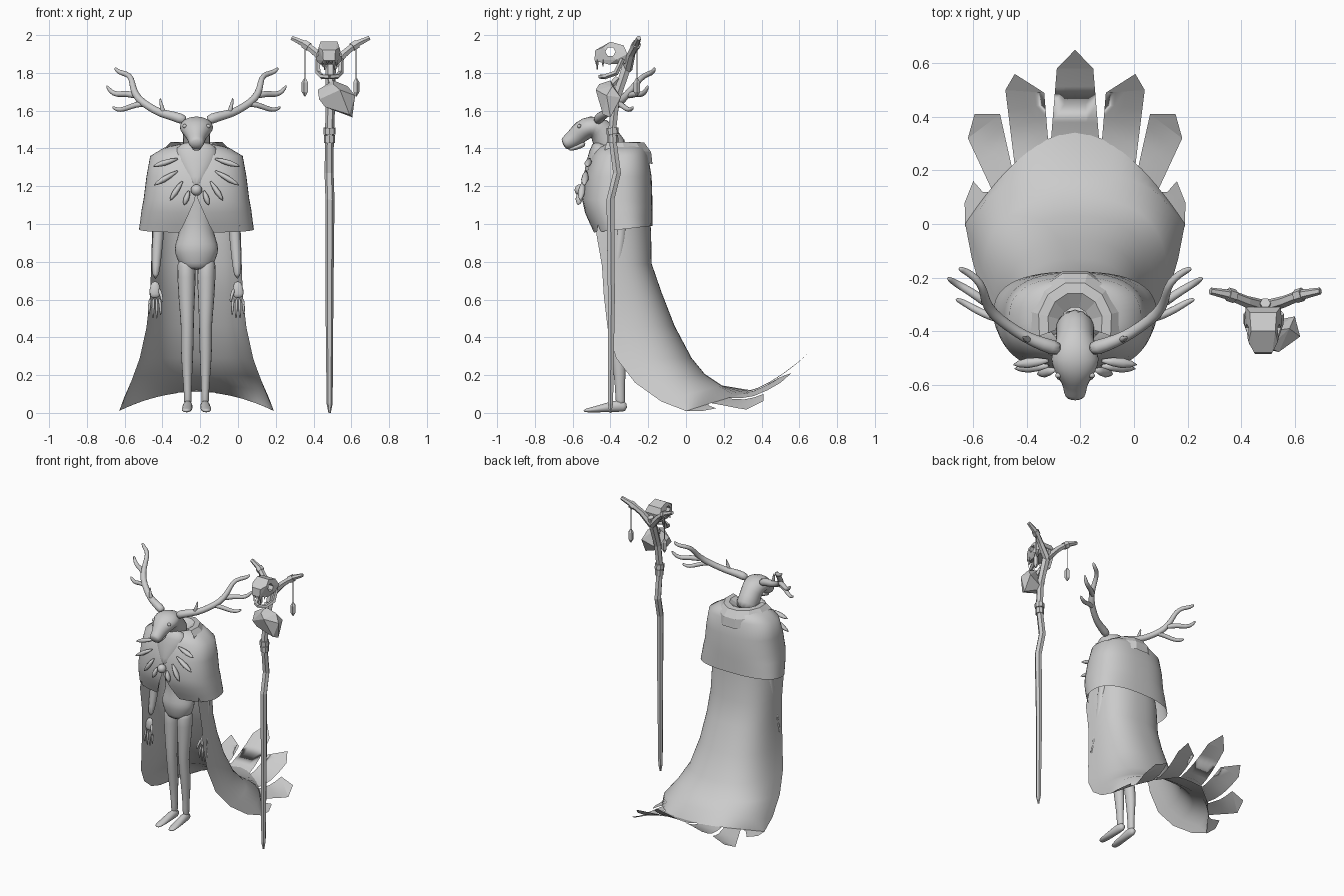
import bpy, bmesh
from math import sin, cos, pi, copysign
from mathutils import Vector

CX = -0.22   # body centre line
SX = 0.49    # staff centre line


def finish(name, bm, x=0.0, smooth=True, mirror=False, subsurf=0, recalc=True):
    if recalc:
        bmesh.ops.recalc_face_normals(bm, faces=bm.faces)
    me = bpy.data.meshes.new(name)
    bm.to_mesh(me)
    bm.free()
    for p in me.polygons:
        p.use_smooth = smooth
    ob = bpy.data.objects.new(name, me)
    bpy.context.collection.objects.link(ob)
    ob.location.x = x
    if mirror:
        ob.modifiers.new("Mirror", 'MIRROR').use_mirror_merge = False
    if subsurf:
        s = ob.modifiers.new("Subsurf", 'SUBSURF')
        s.levels = s.render_levels = subsurf
    return ob


def tubes(name, paths, n=8, ref=(1, 0, 0), **kw):
    """Loft elliptical rings (x, y, z, rx[, ry]) along each path."""
    bm = bmesh.new()
    for path in paths:
        pts = [Vector(p[:3]) for p in path]
        rings = []
        for i, p in enumerate(path):
            t = (pts[min(i + 1, len(pts) - 1)] - pts[max(i - 1, 0)]).normalized()
            r = Vector(ref)
            side = (r - t * r.dot(t)).normalized()
            up = t.cross(side)
            rx, ry = p[3], p[-1]
            rings.append([bm.verts.new(pts[i] + side * rx * cos(2 * pi * k / n) + up * ry * sin(2 * pi * k / n))
                          for k in range(n)])
        for a, b in zip(rings, rings[1:]):
            for k in range(n):
                bm.faces.new((a[k], a[(k + 1) % n], b[(k + 1) % n], b[k]))
        bm.faces.new(rings[0])
        bm.faces.new(rings[-1])
    return finish(name, bm, **kw)


def add_grid(bm, rows):
    v = [[bm.verts.new(p) for p in r] for r in rows]
    for a, b in zip(v, v[1:]):
        for k in range(len(a) - 1):
            bm.faces.new((a[k], a[k + 1], b[k + 1], b[k]))


def hull(name, pts, **kw):
    bm = bmesh.new()
    for p in pts:
        bm.verts.new(p)
    res = bmesh.ops.convex_hull(bm, input=bm.verts)
    bmesh.ops.delete(bm, geom=list({g for g in res["geom_interior"] + res["geom_unused"]
                                    if isinstance(g, bmesh.types.BMVert)}), context='VERTS')
    return finish(name, bm, smooth=False, **kw)


def spow(v, p):
    return copysign(abs(v) ** p, v)


# Head and neck
tubes("head", [[(0, -.36, 1.36, .085, .09), (0, -.42, 1.44, .07, .08), (0, -.455, 1.505, .078, .072),
                (0, -.505, 1.518, .098, .064), (0, -.55, 1.495, .08, .06), (0, -.59, 1.455, .048, .05),
                (0, -.63, 1.43, .044, .04), (0, -.652, 1.42, .034, .03)]], n=12, x=CX, subsurf=1)
tubes("lower_jaw", [[(0, -.53, 1.43, .04, .02), (0, -.58, 1.405, .03, .015), (0, -.625, 1.393, .022, .01)]],
      x=CX, subsurf=1)
tubes("eyes", [[(.05, -.56, 1.52, .008), (.063, -.565, 1.518, .014), (.074, -.57, 1.516, .006)]],
      ref=(0, 0, 1), x=CX, mirror=True, subsurf=1)
tubes("chest_bib", [[(0, -.43, 1.43, .10, .06), (0, -.46, 1.37, .13, .06), (0, -.49, 1.28, .085, .05),
                     (0, -.535, 1.19, .015, .02)]], n=12, x=CX, subsurf=1)

# Antlers: one beam and its tines, mirrored
tubes("antlers", [
    [(.05, -.47, 1.545, .034), (.12, -.45, 1.572, .028), (.19, -.42, 1.585, .023), (.25, -.38, 1.62, .022),
     (.31, -.335, 1.66, .023), (.337, -.285, 1.715, .019), (.342, -.24, 1.775, .016), (.37, -.20, 1.795, .016),
     (.41, -.175, 1.802, .014), (.435, -.165, 1.828, .009)],
    [(.17, -.43, 1.58, .016), (.185, -.43, 1.62, .012), (.193, -.42, 1.67, .004)],
    [(.31, -.31, 1.675, .02), (.37, -.265, 1.693, .018), (.42, -.235, 1.683, .016), (.455, -.215, 1.70, .014),
     (.477, -.20, 1.735, .007)],
    [(.26, -.36, 1.635, .018), (.32, -.345, 1.635, .016), (.38, -.315, 1.607, .015), (.42, -.29, 1.603, .013),
     (.447, -.28, 1.622, .007)],
], ref=(.3, 1, -.5), x=CX, mirror=True, subsurf=1)

# Torso, legs, feet, arms
tubes("torso", [[(0, -.37, .755, .075, .06), (0, -.37, .79, .095, .075), (0, -.37, .85, .122, .092),
                 (0, -.37, .89, .12, .092), (0, -.37, .95, .095, .08), (0, -.37, 1.02, .09, .078),
                 (0, -.37, 1.15, .12, .09), (0, -.37, 1.3, .15, .09), (0, -.37, 1.38, .08, .06)]],
      n=12, x=CX, subsurf=1)
tubes("legs", [[(.055, -.37, .84, .055, .07), (.052, -.37, .72, .054, .062), (.052, -.375, .58, .046, .052),
                (.047, -.38, .46, .036, .04), (.05, -.36, .34, .038, .046), (.048, -.35, .2, .028, .034),
                (.046, -.35, .1, .021, .026), (.046, -.345, .03, .024, .03)]],
      x=CX, mirror=True, subsurf=1)
tubes("feet", [[(.045, -.31, .028, .02, .022), (.045, -.35, .04, .028, .038), (.048, -.42, .028, .03, .027),
                (.052, -.50, .016, .031, .015), (.054, -.545, .011, .02, .009)]], x=CX, mirror=True, subsurf=1)
fingers = [[(.22 + d, -.39, .61, .009), (.22 + d * 1.25, -.40, .56, .008), (.22 + d * 1.3, -.395, e, .005)]
           for d, e in ((-.024, .515), (-.008, .495), (.008, .495), (.024, .52))]
tubes("arms", [[(.17, -.36, 1.33, .045), (.19, -.35, 1.2, .04), (.20, -.34, 1.0, .036), (.21, -.355, .85, .031),
                (.218, -.38, .7, .02)],
               [(.218, -.38, .70, .02, .017), (.22, -.39, .65, .034, .016), (.22, -.39, .605, .032, .013)],
               [(.20, -.39, .66, .011), (.185, -.41, .62, .009), (.18, -.415, .585, .006)]] + fingers,
      x=CX, mirror=True, subsurf=1)


# Trailing cloak with feather-shaped hem
def hem_y(dx):
    return .345 - .345 * (abs(dx) / .41) ** 1.8


def hem_z(dx, y):
    return .11 - .1 * (dx / .41) ** 2 + max(0, y - .3) ** 1.5


bm = bmesh.new()
N = 32
rows = []
for w, ye, ze, yb, zb in [(.20, -.43, 1.2, -.22, 1.2), (.235, -.475, .95, -.185, .97), (.24, -.445, .78, -.182, .79),
                          (.245, -.435, .62, -.13, .64), (.265, -.415, .45, -.06, .46), (.30, -.37, .29, .03, .29),
                          (.345, -.27, .16, .10, .205), (.385, -.13, .06, .19, .145)]:
    row = []
    for i in range(N + 1):
        a = (i / N - .5) * pi
        c = max(cos(a), 0) ** .62
        row.append((w * spow(sin(a), .85), ye + (yb - ye) * c, ze + (zb - ze) * c))
    rows.append(row)
last = [.41 * spow(sin((i / N - .5) * pi), .85) for i in range(N + 1)]
rows.append([(d, hem_y(d), hem_z(d, hem_y(d))) for d in last])
add_grid(bm, rows)
# base left/right dx, then outer corners and tip (dx, y)
feathers = [(-.09, .09, (-.068, .58), (.068, .58), (0, .65)),
            (.10, .225, (.115, .49), (.26, .50), (.225, .56)),
            (.235, .31, (.28, .41), (.40, .32), (.375, .41)),
            (.315, .41, (.345, .12), (.412, .08), (.38, .16))]
for f in feathers:
    for s in ((1,) if f[0] < 0 else (1, -1)):
        L0, R0 = Vector((f[0], hem_y(f[0]) - .01)), Vector((f[1], hem_y(f[1]) - .01))
        L1, R1, tip = Vector(f[2]), Vector(f[3]), Vector(f[4])
        strip = [[L0.lerp(L1, t / 4).lerp(R0.lerp(R1, t / 4), k / 4) for k in range(5)] for t in range(5)]
        add_grid(bm, [[(s * p.x, p.y, hem_z(p.x, p.y)) for p in r] for r in strip])
        bm.faces.new([bm.verts.new((s * p.x, p.y, hem_z(p.x, p.y))) for p in strip[-1] + [tip]])
bm.normal_update()
for f in bm.faces:   # turn every face outward
    c = f.calc_center_median()
    if f.normal.dot(Vector((2 * c.x, c.y + .45, .5))) < 0:
        f.normal_flip()
finish("cloak", bm, x=CX, recalc=False)

# Shoulder mantle, open at the lower front
bm = bmesh.new()
N = 48
rows = []
for z, rx, yf, yb, gap in [(1.42, .10, -.44, -.26, 0), (1.405, .17, -.47, -.22, 0), (1.36, .245, -.50, -.20, 0),
                           (1.25, .265, -.535, -.182, 0), (1.13, .28, -.55, -.178, .01), (1.06, .29, -.535, -.178, .08),
                           (1.0, .298, -.51, -.178, .15), (.955, .304, -.49, -.178, .22)]:
    row = []
    for i in range(N + 1):
        a = gap + (2 * pi - 2 * gap) * i / N
        t = (1 - spow(cos(a), .8)) / 2
        row.append((rx * spow(sin(a), .8), yf + (yb - yf) * t, z + (.035 * t if z < 1.1 else 0)))
    rows.append(row)
add_grid(bm, rows)
finish("mantle", bm, x=CX)

# Faceted hood lying on the back
bm = bmesh.new()
rows = []
for r, z, drop in [(.06, 1.40, 0), (.115, 1.435, 0), (.155, 1.435, .005), (.192, 1.405, .025), (.20, 1.37, .055)]:
    row = []
    for i in range(8):
        a = (i / 7 - .5) * pi * 1.2
        row.append((r * .9 * sin(a), -.37 + r * cos(a), z - drop * max(cos(a), 0)))
    rows.append(row)
add_grid(bm, rows)
finish("hood", bm, x=CX, smooth=False)

# Necklace of long drops with a round pendant
drops = []
for x0, y0, z0, x1, y1, z1 in [(.10, -.51, 1.345, .23, -.525, 1.305), (.10, -.53, 1.28, .225, -.54, 1.205),
                               (.075, -.545, 1.225, .14, -.56, 1.125), (.04, -.56, 1.175, .065, -.57, 1.10)]:
    a, b = Vector((x0, y0, z0)), Vector((x1, y1, z1))
    drops.append([(*a.lerp(b, t), r, r * .8) for t, r in ((0, .006), (.3, .016), (.6, .019), (.85, .012), (1, .002))])
tubes("necklace_drops", drops, n=8, ref=(0, 1, 0), x=CX, mirror=True)
bm = bmesh.new()
bmesh.ops.create_uvsphere(bm, u_segments=16, v_segments=10, radius=.03)
finish("pendant", bm, x=CX).location = (CX, -.56, 1.18)

# Staff with forked top and bindings
tubes("staff", [[(-.005, -.40, 0, .006), (-.005, -.40, .05, .016), (-.006, -.395, .6, .021), (-.003, -.40, 1.13, .024),
                 (-.008, -.365, 1.27, .024), (-.006, -.385, 1.42, .023), (-.005, -.39, 1.5, .024),
                 (0, -.375, 1.65, .025), (0, -.315, 1.83, .028), (0, -.295, 1.88, .02)]], n=6, x=SX, smooth=False)
tubes("staff_forks", [[(0, -.31, 1.82, .026), (.07, -.29, 1.90, .022), (.13, -.265, 1.95, .02),
                       (.205, -.25, 1.985, .013)]], n=6, ref=(0, 1, 0), x=SX, smooth=False, mirror=True)
tubes("fork_bindings", [[(.115, -.27, 1.937, .026), (.14, -.262, 1.953, .026)]],
      n=6, ref=(0, 1, 0), x=SX, smooth=False, mirror=True)
tubes("staff_bindings", [[(-.005, -.387, 1.43, .029), (-.005, -.388, 1.47, .029)],
                         [(-.005, -.388, 1.475, .032), (-.005, -.39, 1.51, .032)]], n=8, x=SX, smooth=False)
tubes("hanging_charms", [[(.135, -.26, 1.95, .003), (.135, -.26, 1.76, .003)],
                         [(.135, -.26, 1.77, .006), (.135, -.26, 1.75, .018), (.135, -.26, 1.70, .018),
                          (.135, -.26, 1.675, .003)]], n=5, x=SX, smooth=False, mirror=True)

# Animal skull on the staff, eye sockets cut through
half = [(.05, -.33, 1.945), (.045, -.40, 1.965), (.065, -.31, 1.90), (.07, -.37, 1.87), (.055, -.44, 1.935),
        (.034, -.48, 1.92), (.03, -.485, 1.865), (.048, -.41, 1.845), (.05, -.32, 1.85)]
skull = hull("skull", [(s * x - .008, y, z) for x, y, z in half for s in (1, -1)], x=SX)
cutter = tubes("socket_cutter", [[(-.2, -.40, 1.912, .027), (.2, -.40, 1.912, .027)]], n=6, ref=(0, 1, 0),
               x=SX, smooth=False)
cutter.hide_render = True
cutter.hide_set(True)
cut = skull.modifiers.new("Sockets", 'BOOLEAN')
cut.operation, cut.object, cut.solver = 'DIFFERENCE', cutter, 'EXACT'
tubes("skull_jaw", [[(.062, -.335, 1.875, .013), (.06, -.37, 1.80, .015), (.04, -.43, 1.78, .014),
                     (0, -.455, 1.78, .012)]], n=5, ref=(.3, .5, -1), x=SX - .006, smooth=False, mirror=True)
tubes("skull_teeth", [[(x, y, 1.87, .009), (x, y, z, .002)] for x, y, z in
                      ((.026, -.47, 1.815), (.01, -.475, 1.845), (.038, -.44, 1.835))],
      n=4, x=SX - .006, smooth=False, mirror=True)

# Faceted pouch tied to the staff
hull("pouch", [(-.068, -.41, 1.71), (-.06, -.45, 1.66), (.015, -.40, 1.76), (.015, -.46, 1.74), (.09, -.39, 1.73),
               (.13, -.42, 1.68), (.115, -.40, 1.565), (.10, -.44, 1.58), (-.03, -.44, 1.62), (-.02, -.37, 1.62),
               (.05, -.478, 1.71), (.11, -.345, 1.67)], x=SX)
tubes("pouch_ties", [[(.01, -.40, 1.73, .016), (0, -.36, 1.77, .02)]], n=5, x=SX, smooth=False)
